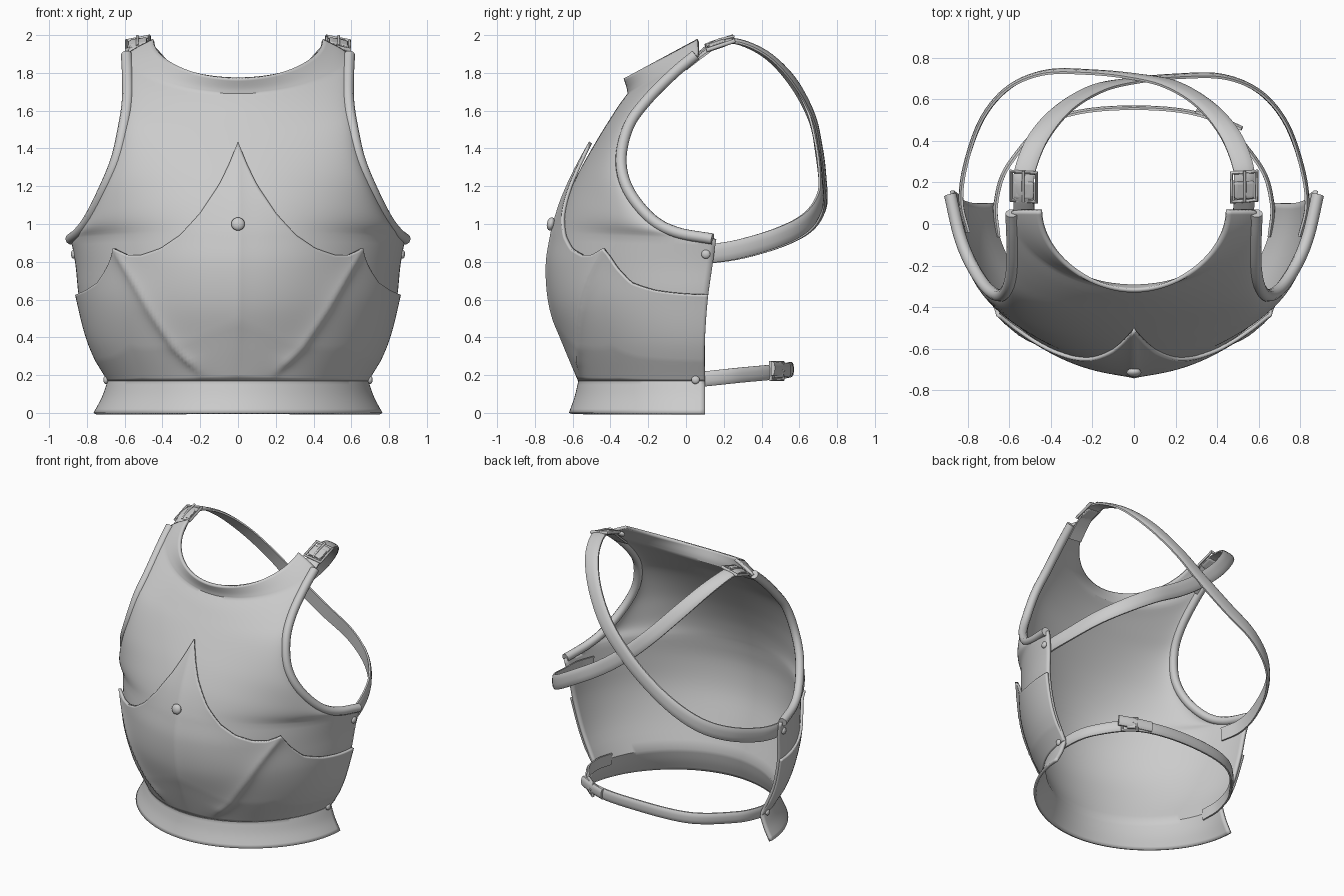
import bpy, bmesh, math
from mathutils import Vector, Matrix

if "Cube" in bpy.data.objects:
    bpy.data.objects.remove(bpy.data.objects["Cube"])


def catmull(keys, f):
    """Smooth interpolation through tuples, f in 0..1."""
    n = len(keys) - 1
    i = min(int(f * n), n - 1)
    t = f * n - i
    k = [Vector(p) for p in keys]
    b, c = k[i], k[i + 1]
    a = k[i - 1] if i > 0 else 2 * b - c
    d = k[i + 2] if i + 2 <= n else 2 * c - b
    return 0.5 * (2 * b + (c - a) * t + (2 * a - 5 * b + 4 * c - d) * t ** 2 + (3 * b - a - 3 * c + d) * t ** 3)


def lerp_table(tab, x):
    for (x0, y0), (x1, y1) in zip(tab, tab[1:]):
        if x <= x1:
            return y0 + (y1 - y0) * max(0, (x - x0) / (x1 - x0))
    return tab[-1][1]


def finish(ob, angle=40):
    bpy.ops.object.select_all(action='DESELECT')
    ob.select_set(True)
    bpy.context.view_layer.objects.active = ob
    if ob.type == 'CURVE':
        bpy.ops.object.convert(target='MESH')
    bpy.ops.object.shade_smooth_by_angle(angle=math.radians(angle))
    return ob


def mesh_object(name, verts, faces, thickness=0):
    me = bpy.data.meshes.new(name)
    me.from_pydata(verts, [], faces)
    ob = bpy.data.objects.new(name, me)
    bpy.context.collection.objects.link(ob)
    if thickness:
        m = ob.modifiers.new("thickness", 'SOLIDIFY')
        m.thickness, m.offset = thickness, -1
    return finish(ob)


def grid_object(name, columns, thickness):
    n = len(columns[0])
    faces = [(i * n + j, (i + 1) * n + j, (i + 1) * n + j + 1, i * n + j + 1)
             for i in range(len(columns) - 1) for j in range(n - 1)]
    return mesh_object(name, [p for c in columns for p in c], faces, thickness)


# Body rows: centre y, z, then outer edge x, y, z (flange, flank, armhole, shoulder tip)
SECTIONS = [
    [(-.62, 0, .765, .1, 0), (-.59, .085, .72, .1, .085), (-.57, .17, .69, .1, .17)],
    [(-.57, .17, .69, .1, .17), (-.64, .38, .785, .1, .38), (-.70, .58, .84, .115, .6),
     (-.715, .78, .86, .14, .78), (-.69, .95, .885, .16, .92)],
    [(-.69, .95, .885, .16, .92), (-.665, 1.04, .84, -.04, .955), (-.63, 1.14, .785, -.18, 1.03),
     (-.575, 1.26, .71, -.30, 1.18), (-.515, 1.37, .645, -.34, 1.34), (-.45, 1.48, .605, -.30, 1.52),
     (-.40, 1.56, .585, -.2, 1.66), (-.355, 1.63, .585, -.06, 1.80), (-.31, 1.69, .59, .06, 1.90)],
    [(-.31, 1.69, .59, .06, 1.90), (-.314, 1.72, .53, .06, 1.94), (-.33, 1.77, .45, .06, 1.98)]]


def surf(u, t):
    """Point on the torso: u -1..1 across, t 0..4 upward."""
    s = min(int(t), 3)
    cy, cz, ex, ey, ez = catmull(SECTIONS[s], t - s)
    c, e, k = Vector((0, cy, cz)), Vector((ex, ey, ez)), Vector((ex, cy, cz))
    a = abs(u)
    p = (c * (1 - a) ** 3 + 3 * a * (1 - a) ** 2 * c.lerp(k, .52)
         + 3 * a * a * (1 - a) * e.lerp(k, .52) + e * a ** 3)
    return Vector((math.copysign(p.x, u), p.y, p.z))


def normal(u, t):
    a, h = min(max(abs(u), .01), .99), .005
    t = min(max(t, .01), 3.99)
    n = (surf(a + h, t) - surf(a - h, t)).cross(surf(a, t + h) - surf(a, t - h)).normalized()
    if abs(u) < .005:
        n.x = 0
    return Vector((math.copysign(n.x, u), n.y, n.z))


# Breastplate shell with waist flange and flared neck
US = [i / 40 for i in range(-40, 41)]
TS = [i / 8 for i in range(8)] + [1 + i / 16 for i in range(16)] + [2 + i / 32 for i in range(32)] + [3 + i / 8 for i in range(9)]
grid_object("breastplate", [[surf(u, t) for t in TS] for u in US], .02)

# Lower overlay plate with pointed top edge and raised ridges
TOP = [(0, 1.42), (.05, 1.3), (.1, 1.2), (.2, 1.05), (.3, .94), (.4, .87), (.5, .835), (.57, .835),
       (.635, .87), (.68, .77), (.73, .69), (.79, .65), (.86, .62)]
RIDGE = [(.15, .14), (.24, .22), (.34, .32), (.55, .46), (.7, .545), (.86, .635)]


def overlay_column(u, rows=40):
    lo, hi = 1.0, 3.0
    for _ in range(24):
        mid = (lo + hi) / 2
        p = surf(u, mid)
        lo, hi = (mid, hi) if p.z < lerp_table(TOP, abs(p.x)) else (lo, mid)
    col = []
    for j in range(rows + 1):
        f = j / rows
        t = 1 + (lo - 1) * f
        p = surf(u, t)
        fade = min(1, f * 4)
        off = .002 + .012 * fade + .004 * f ** 8 + .014 * fade * math.exp(-abs(p.x) / .05)
        if p.z < .9:
            # steep step outside the ridge, gentle slope inside it
            d = abs(p.x) - lerp_table(RIDGE, p.z)
            off += .022 * min(1, f * 8) * math.exp(-abs(d) / (.03 if d > 0 else .06))
        col.append(p + normal(u, t) * off)
    return col


grid_object("overlay_plate", [overlay_column(i / 70) for i in range(-70, 71)], .018)


def tube(name, pts, r, cyclic=False):
    cu = bpy.data.curves.new(name, 'CURVE')
    cu.dimensions, cu.bevel_depth, cu.bevel_resolution, cu.use_fill_caps = '3D', r, 3, True
    sp = cu.splines.new('POLY')
    sp.points.add(len(pts) - 1)
    for q, p in zip(sp.points, pts):
        q.co = (*p, 1)
    sp.use_cyclic_u = cyclic
    ob = bpy.data.objects.new(name, cu)
    bpy.context.collection.objects.link(ob)
    return finish(ob)


def rivet(name, loc, n, r):
    bpy.ops.mesh.primitive_uv_sphere_add(segments=16, ring_count=8, radius=r, location=loc)
    ob = bpy.context.object
    ob.name = name
    ob.scale.z = .6
    ob.rotation_euler = Vector(n).to_track_quat('Z', 'Y').to_euler()
    finish(ob)


def strap(name, keys, width, thick=.022, steps=60):
    """keys: x, y, z, then outward direction."""
    section = [(-1, -.5), (1, -.5), (1, 0), (.75, .35), (.3, .5), (-.3, .5), (-.75, .35), (-1, 0)]
    verts, faces, m = [], [], len(section)
    for i in range(steps + 1):
        f = i / steps
        k = catmull(keys, f)
        d = Vector((catmull(keys, min(1, f + .01)) - catmull(keys, max(0, f - .01)))[:3]).normalized()
        side = d.cross(Vector(k[3:])).normalized()
        n = side.cross(d)
        verts += [Vector(k[:3]) + side * a * width / 2 + n * b * thick for a, b in section]
    for i in range(steps):
        faces += [(i * m + j, i * m + (j + 1) % m, (i + 1) * m + (j + 1) % m, (i + 1) * m + j) for j in range(m)]
    faces += [tuple(range(m))[::-1], tuple(range(steps * m, steps * m + m))]
    mesh_object(name, verts, faces)


def buckle(name, loc, along, n, w, l):
    """Rectangular frame, tongue and leather keeper."""
    y, z = Vector(along).normalized(), Vector(n).normalized()
    x = y.cross(z).normalized()
    z = x.cross(y)
    P = lambda a, b, c=0: Vector(loc) + x * a + y * b + z * c
    tube(name + "_frame", [P(-w, -l), P(w, -l), P(w, l), P(-w, l)], .011, True)
    tube(name + "_tongue", [P(0, -l, .01), P(0, 0, .02), P(0, l * 1.15, .012)], .007)
    bpy.ops.mesh.primitive_cube_add(size=1)
    ob = bpy.context.object
    ob.name = name + "_keeper"
    rot = Matrix((x, y, z)).transposed().to_4x4()
    ob.matrix_world = Matrix.Translation(P(0, -l * .2)) @ rot @ Matrix.Diagonal((w * 1.6, l * 1.2, .035, 1))
    b = ob.modifiers.new("bevel", 'BEVEL')
    b.width, b.segments = .15, 3
    finish(ob)


# Crossing shoulder straps: from the shoulder, then round to the opposite flank
SHOULDER = [(.52, -.01, 1.825, 0, -.6, .8), (.53, .08, 1.90, .1, -.5, 1), (.53, .16, 1.955, .15, -.2, 1),
            (.525, .27, 1.968, .1, .2, 1), (.46, .43, 1.895, .1, .6, .7), (.34, .57, 1.75, .1, .85, .4),
            (.18, .665, 1.57, 0, 1, .25), (0, .703, 1.40, 0, 1, .1), (-.2, .722, 1.25, -.1, 1, 0),
            (-.42, .722, 1.12, -.3, 1, 0), (-.60, .65, 1.01, -.6, .9, 0), (-.73, .5, .93, -1, .7, 0),
            (-.81, .28, .865, -1, .2, 0), (-.833, .1, .84, -1, 0, 0), (-.80, -.05, .83, -1, -.2, 0)]

for s, side in ((1, "right"), (-1, "left")):
    M = lambda p: (s * p[0], p[1], p[2])
    strap(side + "_shoulder_strap",
          [(s * k[0], k[1] + .01 * s, k[2], s * k[3], k[4], k[5]) for k in SHOULDER], .1, steps=90)
    tube(side + "_armhole_rim", [M(surf(.985, 2 + i / 48)) for i in range(49)], .03)
    buckle(side + "_shoulder_buckle", M((.53, .18, 1.957)), (0, .9, .3), (s * .22, -.3, 1), .062, .073)
    rivet(side + "_shoulder_rivet", M((.50, .035, 1.895)), M((.1, -.8, .6)), .024)
    rivet(side + "_flank_rivet", M((.87, .105, .84)), M((1, -.1, 0)), .024)
    rivet(side + "_waist_rivet", M((.70, .05, .175)), M((1, -.1, 0)), .022)
rivet("centre_rivet", (0, -.715, 1.0), (0, -1, .2), .036)

# Waist strap with its buckle at the back right
strap("waist_strap", [(-.655, -.06, .165, -1, -.2, 0), (-.665, .1, .18, -1, .1, 0), (-.60, .29, .2, -1, .6, 0),
                      (-.38, .505, .22, -.5, 1, 0), (0, .56, .23, 0, 1, 0), (.38, .505, .22, .5, 1, 0),
                      (.60, .29, .2, 1, .6, 0), (.665, .1, .18, 1, .1, 0), (.655, -.06, .165, 1, -.2, 0)], .08)
buckle("waist_buckle", (.44, .48, .222), (.75, -.6, 0), (.6, .75, 0), .045, .05)
strap("waist_strap_end", [(.3, .545, .226, .3, 1, 0), (.42, .505, .23, .5, 1, 0), (.52, .46, .235, .5, 1, 0)], .075, steps=10)
